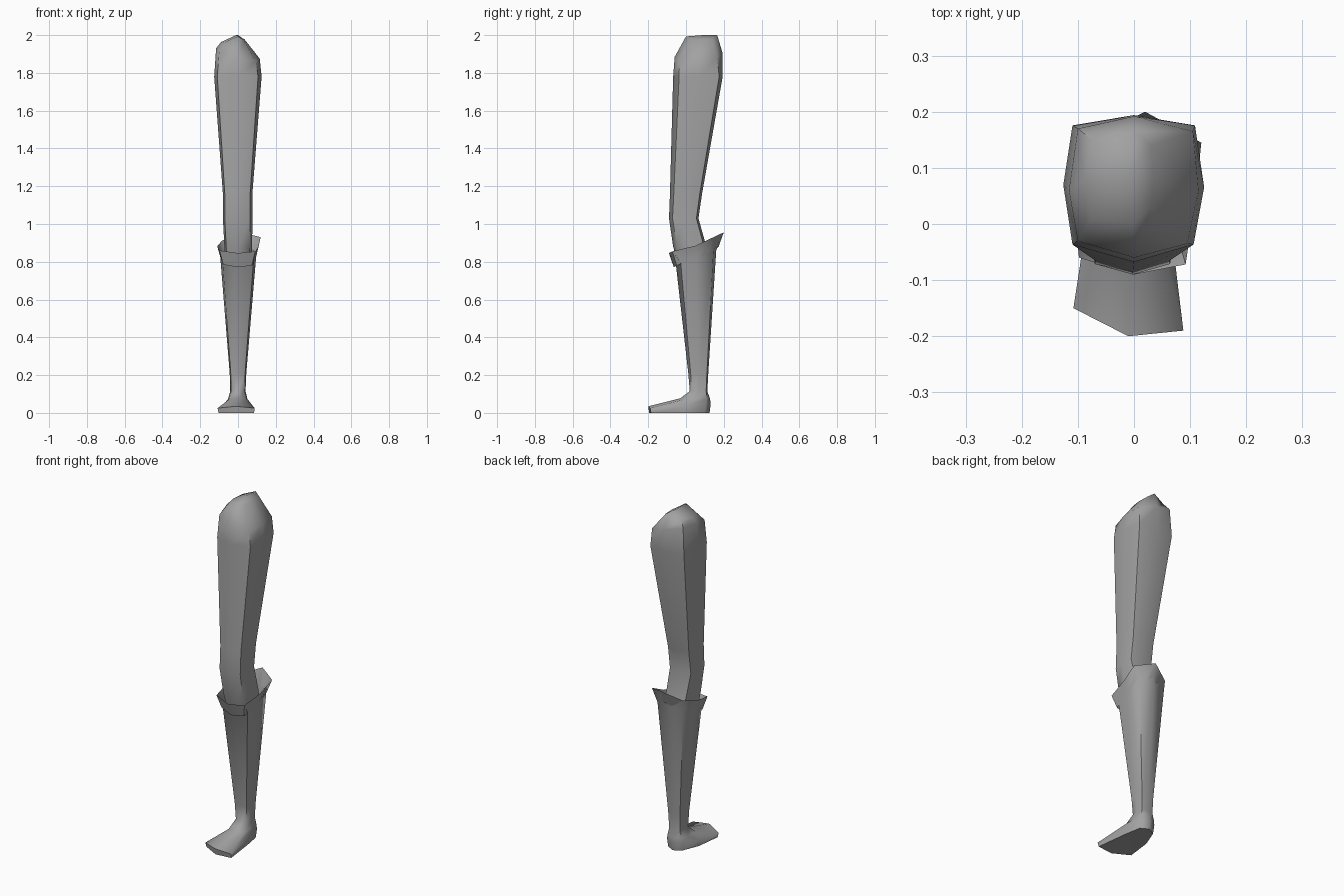
import bpy, bmesh, math

cube = bpy.data.objects.get("Cube")
if cube:
    bpy.data.objects.remove(cube, do_unlink=True)

# Single matte grey
grey = bpy.data.materials.new("grey")
grey.use_nodes = True
colour = (0.36, 0.36, 0.36, 1)
grey.diffuse_color = colour
bsdf = next(n for n in grey.node_tree.nodes if n.type == "BSDF_PRINCIPLED")
bsdf.inputs["Base Color"].default_value = colour
bsdf.inputs["Roughness"].default_value = 0.8

# Eight-sided limb section, starting at the front and running through +x
SECTION = [(0, -1), (0.85, -0.76), (1, 0.02), (0.87, 0.86),
           (0, 1), (-0.87, 0.86), (-1, 0.05), (-0.87, -0.76)]


def ring(z, right, left, front, back, rise=0.0):
    """Horizontal section; rise lifts the back relative to the front."""
    cx, hx = (right + left) / 2, (left - right) / 2
    cy, hy = (front + back) / 2, (back - front) / 2
    return [(cx + u * hx, cy + v * hy, z + rise * (v + 1) / 2) for u, v in SECTION]


def loft(name, rings, start_tip=None, end_tip=None):
    """Skin rings from bottom to top, closing ends with a fan to a tip."""
    bm = bmesh.new()
    loops = [[bm.verts.new(p) for p in r] for r in rings]
    n = len(SECTION)
    for a, b in zip(loops, loops[1:]):
        for i in range(n):
            j = (i + 1) % n
            bm.faces.new((a[i], a[j], b[j], b[i]))
    for loop, tip in ((loops[0], start_tip), (loops[-1], end_tip)):
        if tip:
            t = bm.verts.new(tip)
            for i in range(n):
                bm.faces.new((loop[i], loop[(i + 1) % n], t))
    bmesh.ops.recalc_face_normals(bm, faces=bm.faces)
    mesh = bpy.data.meshes.new(name)
    bm.to_mesh(mesh)
    bm.free()
    mesh.materials.append(grey)
    obj = bpy.data.objects.new(name, mesh)
    bpy.context.collection.objects.link(obj)
    bpy.ops.object.select_all(action="DESELECT")
    obj.select_set(True)
    bpy.context.view_layer.objects.active = obj
    bpy.ops.object.shade_smooth_by_angle(angle=math.radians(62))
    return obj


# Upper leg: knee, thigh and sloping hip cap
hip_edge = [(0, -0.06, 1.885), (0.095, -0.035, 1.86), (0.115, 0.06, 1.875),
            (0.105, 0.165, 1.88), (0, 0.192, 1.91), (-0.1, 0.17, 1.94),
            (-0.116, 0.06, 1.93), (-0.1, -0.03, 1.91)]
hip_top = [(0, 0.0, 1.993), (0.03, 0.03, 1.975), (0.035, 0.08, 1.977),
           (0.03, 0.14, 1.98), (0, 0.165, 2.0), (-0.075, 0.15, 1.97),
           (-0.09, 0.08, 1.963), (-0.075, 0.01, 1.96)]
loft("thigh", [
    ring(0.80, -0.068, 0.07, -0.045, 0.125),
    ring(0.88, -0.072, 0.075, -0.068, 0.108),
    ring(1.03, -0.08, 0.076, -0.09, 0.066),
    ring(1.16, -0.08, 0.076, -0.085, 0.085),
    ring(1.78, -0.126, 0.125, -0.068, 0.194),
    hip_edge, hip_top,
], (0, 0.09, 0.80), (-0.01, 0.09, 2.0))

# Boot: foot, ankle, shaft and flared slanting cuff with its inside wall
sole = [(-0.01, -0.195, 0.0), (0.085, -0.185, 0.0), (0.062, 0.0, 0.0),
        (0.045, 0.10, 0.0), (0, 0.125, 0.0), (-0.045, 0.10, 0.0),
        (-0.085, 0.0, 0.0), (-0.103, -0.145, 0.0)]
foot_edge = [(-0.01, -0.2, 0.035), (0.088, -0.19, 0.025), (0.065, 0.0, 0.035),
             (0.05, 0.105, 0.05), (0, 0.131, 0.05), (-0.05, 0.105, 0.05),
             (-0.085, 0.0, 0.035), (-0.108, -0.15, 0.025)]
instep = [(0, -0.03, 0.077), (0.045, -0.015, 0.07), (0.05, 0.055, 0.073),
          (0.043, 0.11, 0.075), (0, 0.127, 0.075), (-0.043, 0.11, 0.075),
          (-0.053, 0.055, 0.073), (-0.05, -0.015, 0.07)]
rim = [(0, -0.09, 0.846), (0.092, -0.072, 0.855), (0.11, 0.05, 0.885),
       (0.12, 0.145, 0.93), (0.02, 0.2, 0.956), (-0.085, 0.15, 0.912),
       (-0.11, 0.05, 0.882), (-0.098, -0.06, 0.86)]
cuff_inside = [(x * 0.8, 0.05 + (y - 0.05) * 0.82, z - 0.075) for x, y, z in rim]
loft("boot", [
    sole, foot_edge, instep,
    ring(0.115, -0.041, 0.04, 0.02, 0.113),
    ring(0.21, -0.044, 0.044, 0.012, 0.118),
    ring(0.79, -0.094, 0.096, -0.054, 0.16, 0.07),
    rim, cuff_inside,
], (-0.005, -0.03, 0.004))
